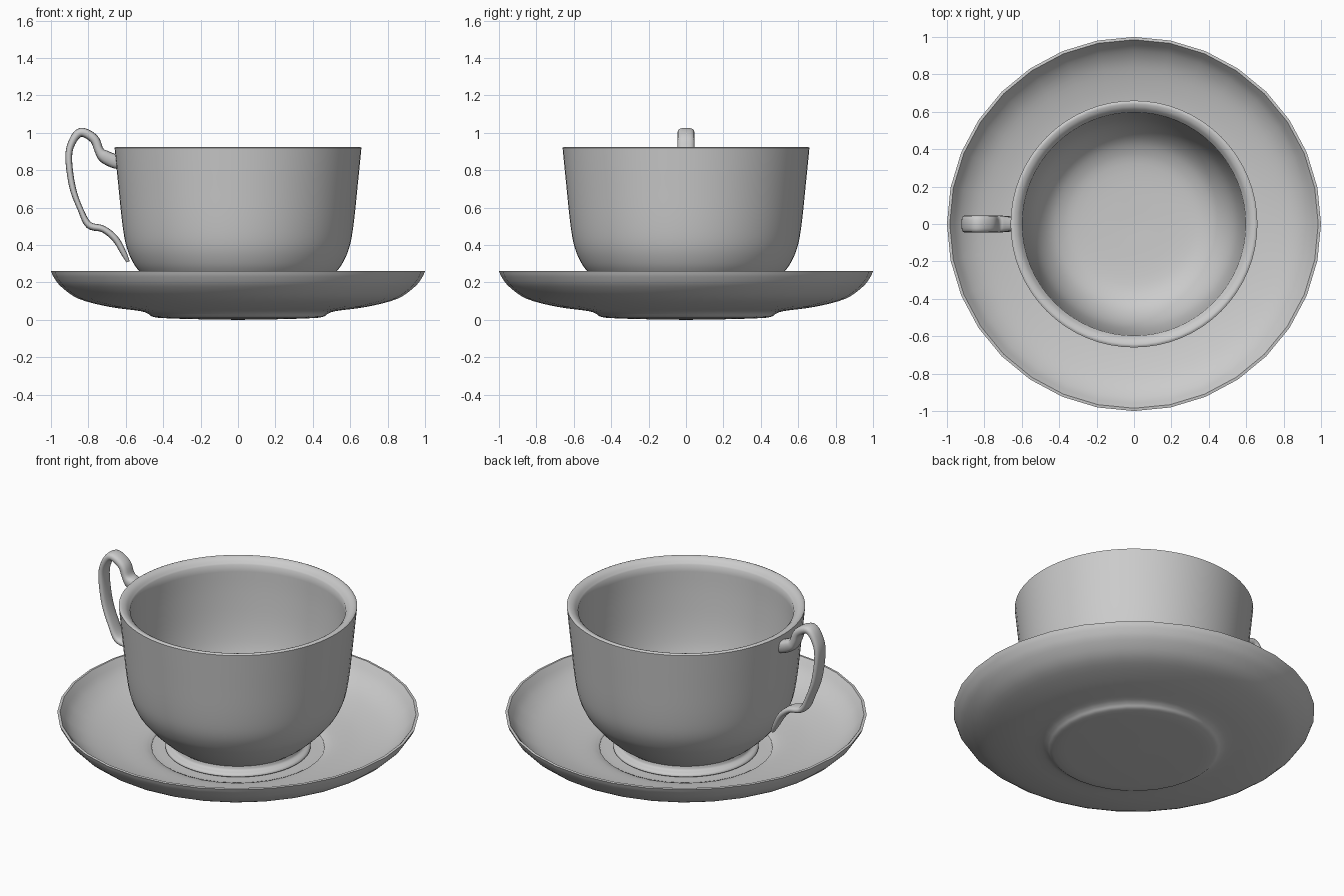
import bpy, bmesh, math
from mathutils import Vector

if "Cube" in bpy.data.objects:
    bpy.data.objects.remove(bpy.data.objects["Cube"])


def spline(points, steps):
    """Smooth curve through the points (any dimension)."""
    p = [Vector(q) for q in points]
    p = [p[0] * 2 - p[1]] + p + [p[-1] * 2 - p[-2]]
    out = []
    for i in range(1, len(p) - 2):
        a, b, c, d = p[i - 1:i + 3]
        for k in range(steps):
            t = k / steps
            out.append(0.5 * (2 * b + (c - a) * t + (2 * a - 5 * b + 4 * c - d) * t * t
                              + (3 * b - a - 3 * c + d) * t ** 3))
    return out + [p[-2]]


def finish(bm, name, angle=45):
    bmesh.ops.remove_doubles(bm, verts=bm.verts, dist=1e-5)
    bmesh.ops.recalc_face_normals(bm, faces=bm.faces)
    mesh = bpy.data.meshes.new(name)
    bm.to_mesh(mesh)
    bm.free()
    obj = bpy.data.objects.new(name, mesh)
    bpy.context.collection.objects.link(obj)
    bpy.context.view_layer.objects.active = obj
    obj.select_set(True)
    bpy.ops.object.shade_smooth_by_angle(angle=math.radians(angle))
    obj.select_set(False)
    return obj


def lathe(name, pieces, sides):
    """Spin joined (radius, z) curves around the z axis."""
    bm = bmesh.new()
    for piece in pieces:
        pts = spline(piece, 4)
        vs = [bm.verts.new((max(r, 0), 0, z)) for r, z in pts]
        es = [bm.edges.new(pair) for pair in zip(vs, vs[1:])]
        bmesh.ops.spin(bm, geom=vs + es, axis=(0, 0, 1), cent=(0, 0, 0),
                       angle=math.tau, steps=sides, use_duplicate=False)
    bmesh.ops.remove_doubles(bm, verts=bm.verts, dist=1e-5)
    return finish(bm, name)


# Saucer: underside with foot, thin rim, dished top with a well
lathe("saucer", [
    [(0, 0), (0.25, 0.004), (0.42, 0.01)],
    [(0.42, 0.01), (0.46, 0.018), (0.485, 0.035), (0.53, 0.048), (0.69, 0.07),
     (0.85, 0.112), (0.944, 0.176), (0.985, 0.228), (1.0, 0.26)],
    [(1.0, 0.26), (0.985, 0.262)],
    [(0.985, 0.262), (0.93, 0.195), (0.84, 0.14), (0.69, 0.098), (0.53, 0.075),
     (0.48, 0.06), (0.44, 0.053), (0, 0.05)],
], 32)

# Cup: foot ring, bowl, rounded lip, inner wall and floor
lathe("cup", [
    [(0, 0.075), (0.33, 0.075)],
    [(0.33, 0.075), (0.345, 0.052), (0.39, 0.052)],
    [(0.39, 0.052), (0.402, 0.06), (0.395, 0.073), (0.37, 0.085), (0.362, 0.105)],
    [(0.362, 0.105), (0.41, 0.14), (0.47, 0.195), (0.52, 0.25), (0.56, 0.305),
     (0.596, 0.39), (0.618, 0.51), (0.64, 0.72), (0.66, 0.92)],
    [(0.66, 0.92), (0.645, 0.925), (0.62, 0.915), (0.597, 0.89)],
    [(0.597, 0.89), (0.59, 0.72), (0.572, 0.52), (0.54, 0.37), (0.48, 0.26),
     (0.40, 0.195), (0.28, 0.165), (0, 0.155)],
], 64)

# Handle: path of (x, z, thickness, width) swept with a rounded section
path = spline([
    (-0.62, 0.84, 0.07, 0.06), (-0.66, 0.848, 0.075, 0.075), (-0.715, 0.874, 0.07, 0.09),
    (-0.742, 0.905, 0.05, 0.09), (-0.77, 0.968, 0.05, 0.09), (-0.84, 1.003, 0.048, 0.09),
    (-0.887, 0.95, 0.04, 0.09), (-0.905, 0.865, 0.036, 0.09), (-0.885, 0.71, 0.034, 0.09),
    (-0.842, 0.59, 0.03, 0.09), (-0.797, 0.507, 0.038, 0.09), (-0.72, 0.485, 0.036, 0.09),
    (-0.655, 0.432, 0.036, 0.08), (-0.61, 0.355, 0.03, 0.055), (-0.588, 0.31, 0.018, 0.03)], 5)
bm = bmesh.new()
rings = []
for i, (x, z, thick, width) in enumerate(path):
    before, after = path[max(i - 1, 0)], path[min(i + 1, len(path) - 1)]
    tangent = Vector((after[0] - before[0], after[1] - before[1])).normalized()
    ring = []
    for k in range(16):
        c, s = math.cos(math.tau * k / 16), math.sin(math.tau * k / 16)
        u = math.copysign(abs(c) ** 0.75, c) * thick / 2
        v = math.copysign(abs(s) ** 0.75, s) * width / 2
        ring.append(bm.verts.new((x - tangent.y * u, v, z + tangent.x * u)))
    rings.append(ring)
for a, b in zip(rings, rings[1:]):
    for k in range(16):
        n = (k + 1) % 16
        bm.faces.new((a[k], a[n], b[n], b[k]))
bm.faces.new(rings[0])
bm.faces.new(rings[-1])
finish(bm, "handle", 50)
